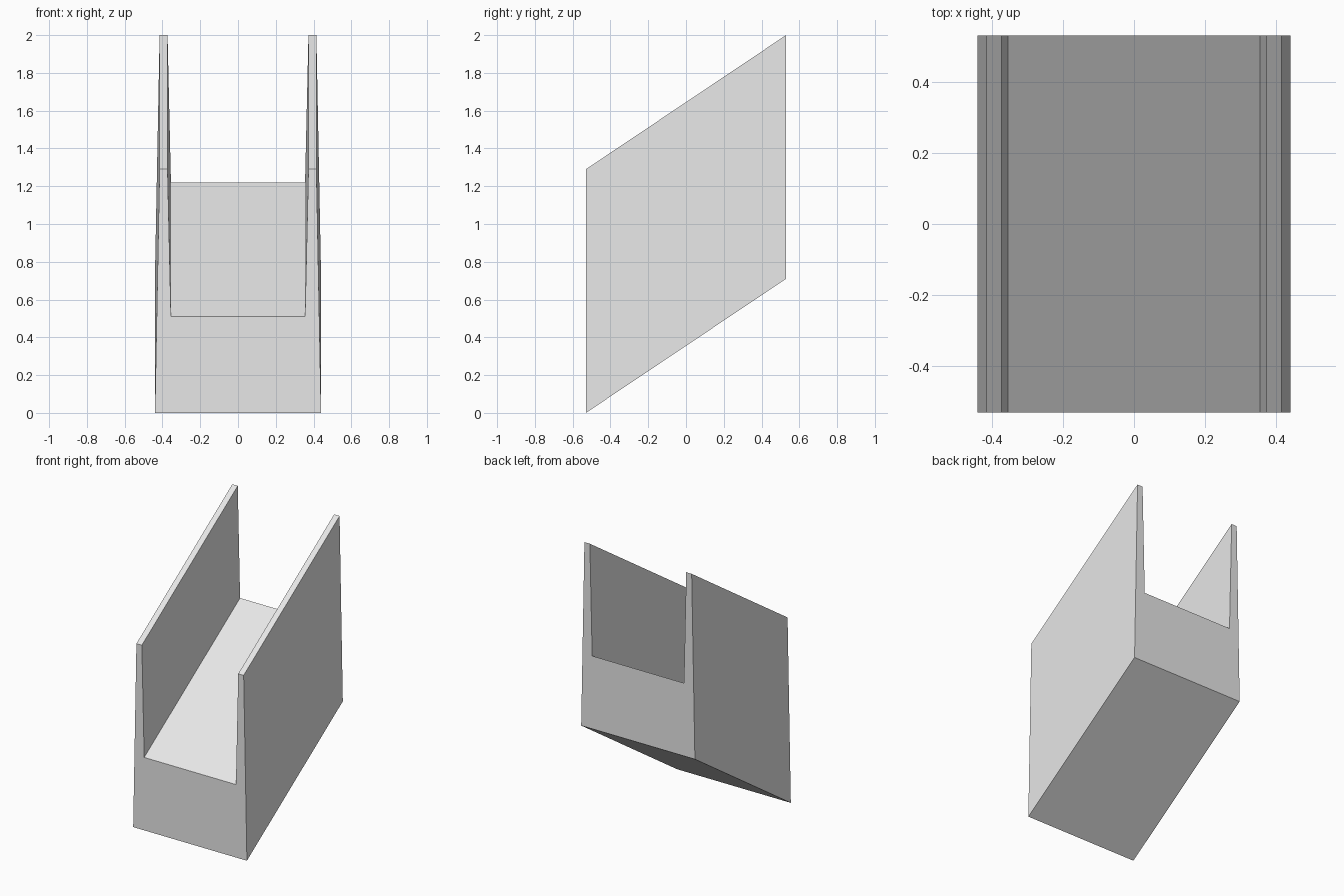
import bpy
import bmesh

cube = bpy.data.objects.get("Cube")
if cube:
    bpy.data.objects.remove(cube, do_unlink=True)

# Plain light grey material
grey = bpy.data.materials.new("light_grey")
grey.use_nodes = True
colour = (0.8, 0.8, 0.8, 1)
grey.diffuse_color = colour
grey.node_tree.nodes["Principled BSDF"].inputs["Base Color"].default_value = colour

# Half of the U-shaped section, from the bottom corner up and into the channel
half = [(0.44, 0), (0.415, 1.29), (0.373, 1.29), (0.355, 0.51)]
profile = half + [(-x, z) for x, z in reversed(half)]
half_length = 0.53
rise = 0.71

# Sloping channel: the section is extruded backwards and upwards
bm = bmesh.new()
front = bm.faces.new([bm.verts.new((x, -half_length, z)) for x, z in profile])
result = bmesh.ops.extrude_face_region(bm, geom=[front], use_keep_orig=True)
moved = [v for v in result["geom"] if isinstance(v, bmesh.types.BMVert)]
bmesh.ops.translate(bm, vec=(0, 2 * half_length, rise), verts=moved)
bmesh.ops.recalc_face_normals(bm, faces=bm.faces)

mesh = bpy.data.meshes.new("sloping_channel")
bm.to_mesh(mesh)
bm.free()
mesh.materials.append(grey)
channel = bpy.data.objects.new("sloping_channel", mesh)
bpy.context.collection.objects.link(channel)
